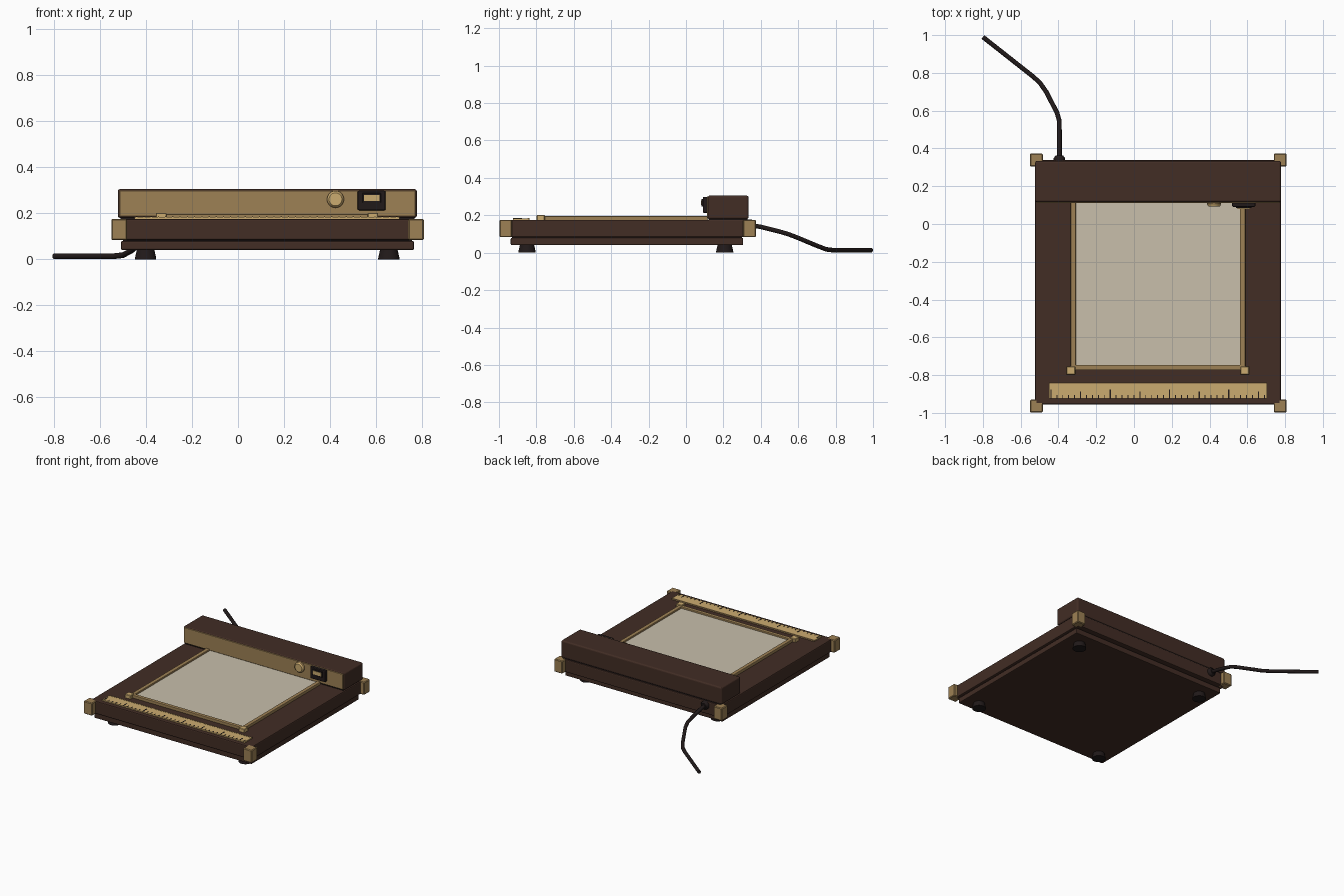
import bpy, bmesh, math
from mathutils import Vector

if "Cube" in bpy.data.objects:
    bpy.data.objects.remove(bpy.data.objects["Cube"])


def mat(name, c):
    m = bpy.data.materials.new(name)
    m.diffuse_color = (*c, 1)
    m.use_nodes = True
    m.node_tree.nodes["Principled BSDF"].inputs["Base Color"].default_value = m.diffuse_color
    return m


WOOD = mat("dark_wood", (0.054, 0.026, 0.018))
BRASS = mat("aged_brass", (0.34, 0.22, 0.09))
BRIGHT = mat("bright_brass", (0.60, 0.41, 0.16))
GLASS = mat("pale_panel", (0.58, 0.52, 0.41))
BLACK = mat("black_rubber", (0.015, 0.010, 0.010))


def finish(name, bm, m):
    bmesh.ops.recalc_face_normals(bm, faces=bm.faces)
    me = bpy.data.meshes.new(name)
    bm.to_mesh(me)
    bm.free()
    me.materials.append(m)
    ob = bpy.data.objects.new(name, me)
    bpy.context.collection.objects.link(ob)
    return ob


def add_box(bm, x, y, z):
    vs = bmesh.ops.create_cube(bm, size=1)["verts"]
    for v in vs:
        v.co = Vector([(a + b) / 2 + c * (b - a) for (a, b), c in zip((x, y, z), v.co)])


def box(name, x, y, z, m, bevel=0.0, seg=2):
    bm = bmesh.new()
    add_box(bm, x, y, z)
    if bevel:
        bmesh.ops.bevel(bm, geom=bm.edges[:], offset=bevel, segments=seg, profile=0.5, affect='EDGES')
    return finish(name, bm, m)


def lathe(name, center, prof, m, axis='Z', n=32):
    """Revolve (radius, height) points; axis 'Z' is up, 'Y' / '-Y' point back / front."""
    bm = bmesh.new()
    rings = []
    for r, h in prof:
        ring = []
        for i in range(n):
            a = 2 * math.pi * i / n
            c, s = r * math.cos(a), r * math.sin(a)
            p = {'Z': (c, s, h), 'Y': (c, h, s), '-Y': (c, -h, s)}[axis]
            ring.append(bm.verts.new(Vector(center) + Vector(p)))
        rings.append(ring)
    for a, b in zip(rings, rings[1:]):
        for i in range(n):
            bm.faces.new((a[i], a[(i + 1) % n], b[(i + 1) % n], b[i]))
    bm.faces.new(rings[0])
    bm.faces.new(rings[-1])
    ob = finish(name, bm, m)
    for p in ob.data.polygons:
        p.use_smooth = len(p.vertices) == 4
    for e in ob.data.edges:
        e.use_edge_sharp = True if abs(ob.data.vertices[e.vertices[0]].co.z - ob.data.vertices[e.vertices[1]].co.z) < 1e-6 and axis == 'Z' else False
    return ob


# base: plinth, seam and main body
box("plinth", (-0.508, 0.765), (-0.937, 0.306), (0.04, 0.08), WOOD, 0.006)
box("plinth_seam", (-0.50, 0.757), (-0.93, 0.30), (0.075, 0.09), BLACK)
box("main_body", (-0.523, 0.778), (-0.955, 0.338), (0.083, 0.176), WOOD, 0.007)

# brass corner blocks and tapered rubber feet
for sx, x in (("left", -0.517), ("right", 0.774)):
    for sy, y, fy in (("front", -0.964, -0.85), ("back", 0.339, 0.207)):
        box(f"corner_{sy}_{sx}", (x - 0.034, x + 0.034), (y - 0.034, y + 0.034),
            (0.083, 0.176), BRASS, 0.005, 1)
        fx = -0.402 if sx == "left" else 0.656
        lathe(f"foot_{sy}_{sx}", (fx, fy, 0), [(0.046, 0), (0.046, 0.006), (0.038, 0.042)], BLACK, n=24)

# rear housing with brass fascia
box("housing_seam", (-0.51, 0.767), (0.122, 0.33), (0.174, 0.184), BLACK)
box("rear_housing", (-0.523, 0.778), (0.116, 0.334), (0.18, 0.305), WOOD, 0.01, 3)
box("fascia_plate", (-0.516, 0.771), (0.112, 0.12), (0.186, 0.300), BRASS, 0.002, 1)

# pale panel with rails and corner brackets
box("panel", (-0.318, 0.571), (-0.755, 0.13), (0.172, 0.184), GLASS)
for side, x in (("left", -0.322), ("right", 0.575)):
    box("rail_" + side, (x - 0.014, x + 0.014), (-0.772, 0.116), (0.172, 0.196), BRASS, 0.004)
    d = -0.012 if x < 0 else 0.012
    box("bracket_" + side, (x + d - 0.023, x + d + 0.023), (-0.798, -0.755), (0.172, 0.202), BRIGHT, 0.003, 1)
box("rail_front", (-0.322, 0.575), (-0.773, -0.746), (0.172, 0.196), BRASS, 0.004)

# ruler with tick marks
box("ruler", (-0.451, 0.703), (-0.925, -0.846), (0.174, 0.184), BRIGHT)
box("ruler_back_edge", (-0.451, 0.703), (-0.848, -0.838), (0.174, 0.185), BRASS)
bm = bmesh.new()
for i in range(37):
    x = -0.44 + i * 0.0314
    h = 0.048 if i % 10 == 0 else 0.038 if i % 5 == 0 else 0.02
    w = 0.0032 if i % 5 == 0 else 0.0024
    add_box(bm, (x - w, x + w), (-0.924, -0.924 + h), (0.18, 0.1855))
finish("ruler_ticks", bm, BLACK)

# round knob
lathe("knob_collar", (0.424, 0.113, 0.261), [(0.037, 0), (0.037, 0.008), (0.034, 0.010)], BRASS, '-Y')
lathe("knob", (0.424, 0.105, 0.261), [(0.034, 0), (0.034, 0.008), (0.028, 0.013)], BRIGHT, '-Y')

# switch block with framed window and lever
box("switch_block", (0.52, 0.642), (0.09, 0.116), (0.213, 0.299), BLACK, 0.006)
box("switch_frame", (0.541, 0.621), (0.084, 0.092), (0.246, 0.288), BLACK, 0.002, 1)
box("switch_window", (0.547, 0.615), (0.080, 0.086), (0.254, 0.280), BRIGHT)

# cord with strain relief
lathe("strain_relief", (-0.395, 0.33, 0.148), [(0.03, 0), (0.03, 0.02), (0.02, 0.032)], BLACK, 'Y', 20)
pts = [(-0.395, 0.34, 0.148), (-0.395, 0.40, 0.138), (-0.395, 0.50, 0.113), (-0.395, 0.545, 0.1),
       (-0.408, 0.59, 0.083), (-0.465, 0.70, 0.037), (-0.50, 0.75, 0.018), (-0.54, 0.785, 0.0135),
       (-0.80, 0.99, 0.0135)]
cu = bpy.data.curves.new("cord", 'CURVE')
cu.dimensions = '3D'
cu.bevel_depth = 0.0125
cu.bevel_resolution = 3
cu.use_fill_caps = True
sp = cu.splines.new('POLY')
sp.points.add(len(pts) - 1)
for p, c in zip(sp.points, pts):
    p.co = (*c, 1)
cu.materials.append(BLACK)
bpy.context.collection.objects.link(bpy.data.objects.new("cord", cu))
